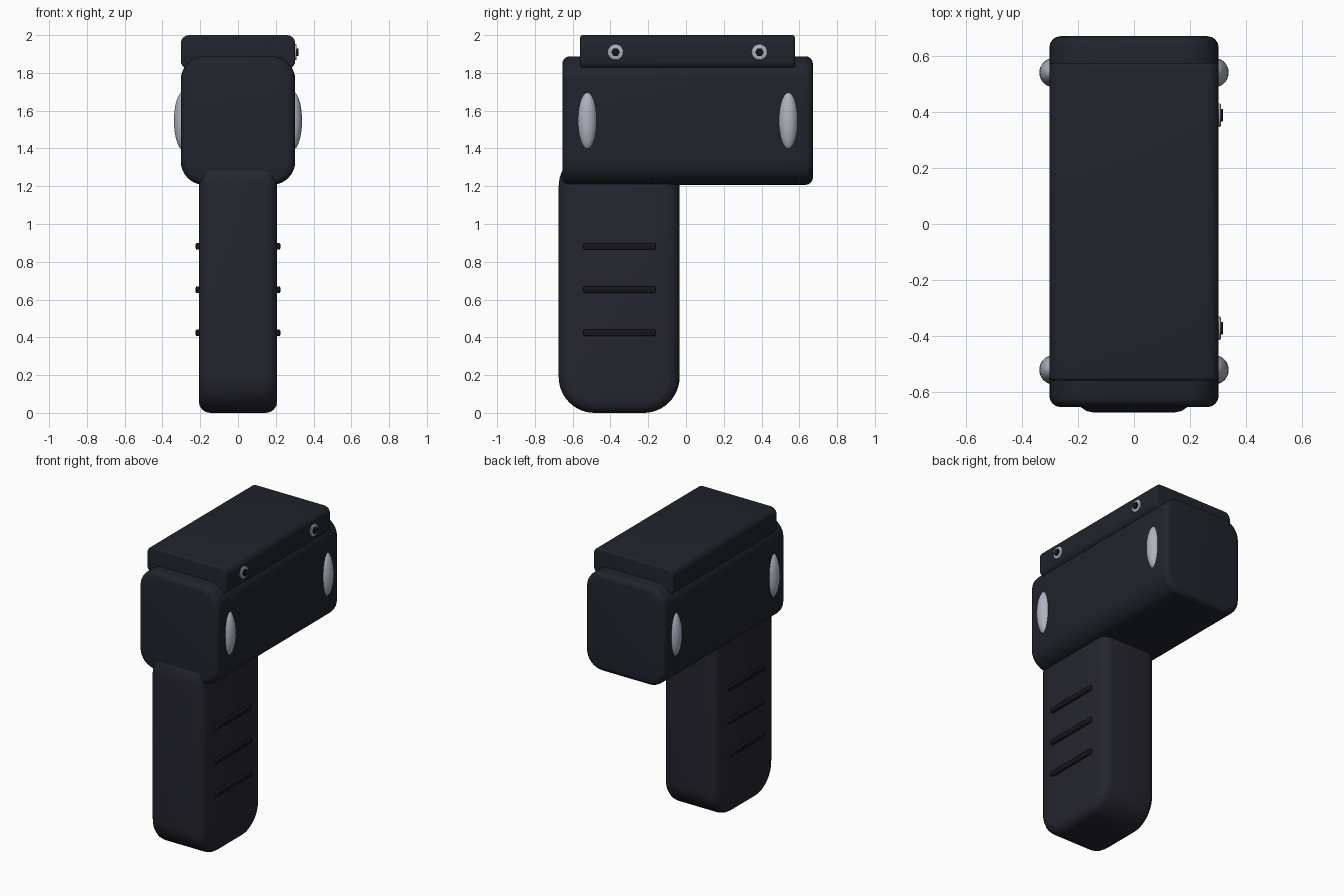
import bpy, bmesh, math
from mathutils import Matrix

if "Cube" in bpy.data.objects:
    bpy.data.objects.remove(bpy.data.objects["Cube"])


def material(name, rgb):
    m = bpy.data.materials.new(name)
    m.diffuse_color = (*rgb, 1)
    m.use_nodes = True
    m.node_tree.nodes["Principled BSDF"].inputs["Base Color"].default_value = m.diffuse_color
    return m


SHELL = material("shell_dark", (0.014, 0.018, 0.025))
GRIP = material("grip_dark", (0.018, 0.019, 0.028))
RIB = material("rib_black", (0.008, 0.008, 0.011))
METAL = material("metal", (0.42, 0.45, 0.52))


def finish(bm, name, mat, angle=35):
    bmesh.ops.recalc_face_normals(bm, faces=bm.faces)
    me = bpy.data.meshes.new(name)
    bm.to_mesh(me)
    bm.free()
    ob = bpy.data.objects.new(name, me)
    bpy.context.collection.objects.link(ob)
    me.materials.append(mat)
    bpy.ops.object.select_all(action='DESELECT')
    ob.select_set(True)
    bpy.context.view_layer.objects.active = ob
    bpy.ops.object.shade_smooth_by_angle(angle=math.radians(angle))
    return ob


def rounded_box(name, lo, hi, axis, corner, rim, mat, seg=8):
    """Box with big corners running along one axis and a small rim on both ends."""
    bm = bmesh.new()
    bmesh.ops.create_cube(bm, size=1)
    for v in bm.verts:
        for i in range(3):
            v.co[i] = hi[i] if v.co[i] > 0 else lo[i]

    def along(e):
        d = (e.verts[0].co - e.verts[1].co).normalized()
        return abs(d[axis]) > 0.99

    bmesh.ops.bevel(bm, geom=[e for e in bm.edges if along(e)], offset=corner,
                    segments=seg, profile=0.5, affect='EDGES')
    bmesh.ops.bevel(bm, geom=[e for e in bm.edges if not along(e)], offset=rim,
                    segments=4, profile=0.5, affect='EDGES')
    return finish(bm, name, mat)


# Main housing, top cover and grip
rounded_box("housing", (-0.303, -0.655, 1.207), (0.303, 0.672, 1.888), 1, 0.125, 0.04, SHELL)
rounded_box("top_cover", (-0.303, -0.56, 1.82), (0.303, 0.576, 2.0), 1, 0.045, 0.012, SHELL)
rounded_box("grip", (-0.207, -0.674, 0.0), (0.207, -0.034, 1.39), 0, 0.19, 0.06, GRIP, 12)

for side, label in ((-1, "left"), (1, "right")):
    # Grip ribs
    for i, z in enumerate((0.424, 0.652, 0.882)):
        x0, x1 = sorted((side * 0.19, side * 0.224))
        rounded_box(f"grip_rib_{label}_{i}", (x0, -0.546, z - 0.018),
                    (x1, -0.16, z + 0.018), 0, 0.012, 0.008, RIB, 3)
    # Oval side domes
    for y, end in ((-0.522, "front"), (0.542, "back")):
        bm = bmesh.new()
        bmesh.ops.create_uvsphere(
            bm, u_segments=32, v_segments=20, radius=1,
            matrix=Matrix.Translation((side * 0.288, y, 1.547)) @ Matrix.Diagonal((0.051, 0.052, 0.155, 1)))
        finish(bm, f"side_dome_{label}_{end}", METAL)


def disc(name, sides, r, x0, x1, y, z, mat, bevel=0):
    bm = bmesh.new()
    place = Matrix.Translation(((x0 + x1) / 2, y, z)) @ Matrix.Rotation(math.pi / 2, 4, 'Y')
    bmesh.ops.create_cone(bm, cap_ends=True, segments=sides, radius1=r, radius2=r,
                          depth=x1 - x0, matrix=place)
    if bevel:
        rim = [e for e in bm.edges if all(v.co.x > x1 - 1e-4 for v in e.verts)]
        bmesh.ops.bevel(bm, geom=rim, offset=bevel, segments=2, profile=0.5, affect='EDGES')
    finish(bm, name, mat, 30)


# Cover screws with hexagonal centres, right side only
for y, end in ((-0.373, "front"), (0.389, "back")):
    disc(f"screw_head_{end}", 32, 0.042, 0.28, 0.311, y, 1.91, METAL, 0.005)
    disc(f"screw_hex_{end}", 6, 0.023, 0.29, 0.319, y, 1.91, RIB)
